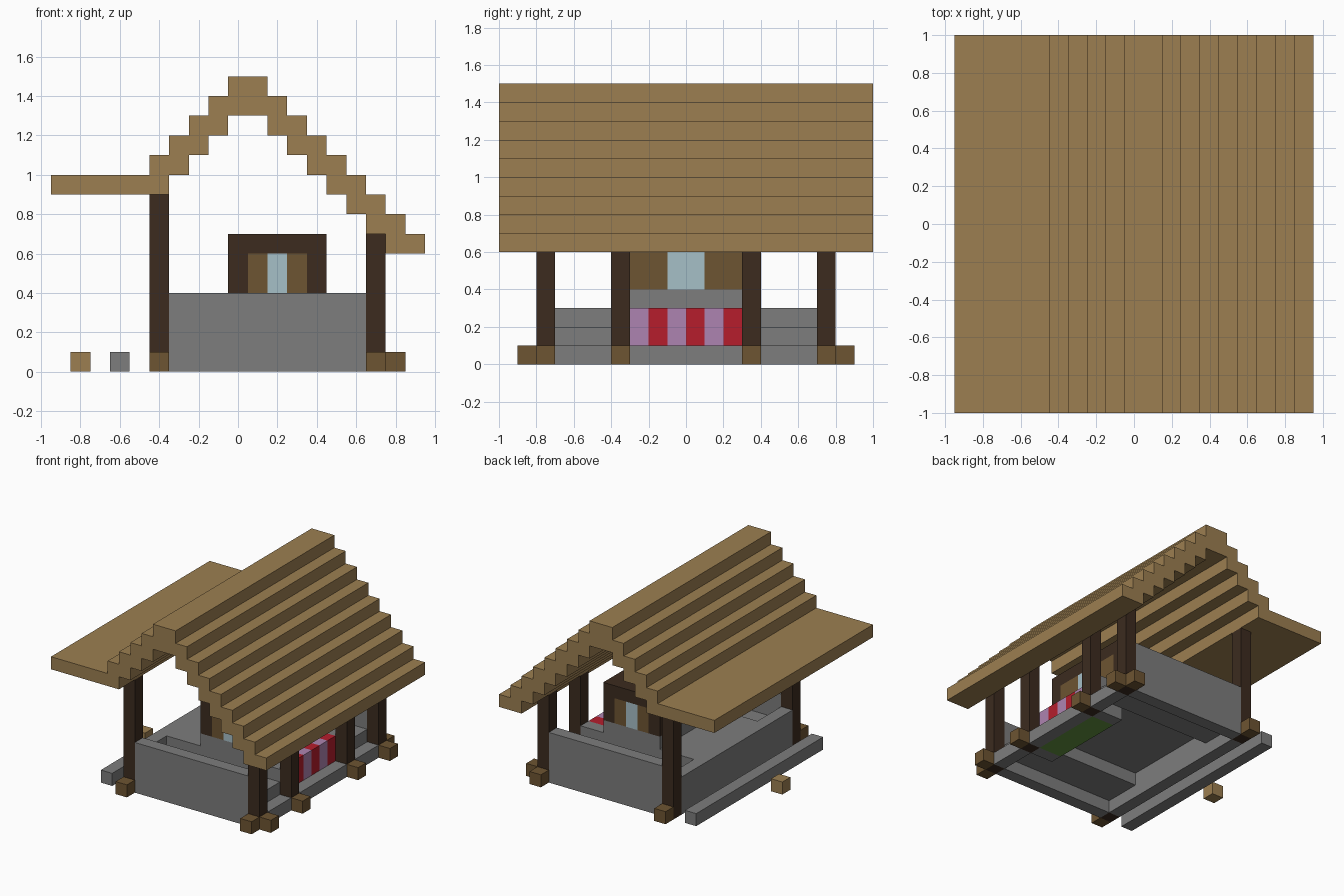
import bpy, bmesh

cube = bpy.data.objects.get("Cube")
if cube:
    bpy.data.objects.remove(cube, do_unlink=True)


def material(name, r, g, b):
    linear = [(c / 255) ** 2.2 for c in (r, g, b)] + [1]
    m = bpy.data.materials.new(name)
    m.use_nodes = True
    m.diffuse_color = linear
    m.node_tree.nodes["Principled BSDF"].inputs["Base Color"].default_value = linear
    return m


PLANK = material("plank_tan", 155, 126, 82)
STONE = material("stone_grey", 124, 124, 124)
DARK = material("dark_timber", 62, 47, 36)
LOG = material("log_brown", 109, 85, 53)
GLASS = material("pale_blue", 165, 190, 198)
PINK = material("flower_pink", 172, 131, 175)
RED = material("flower_red", 180, 35, 48)
GRASS = material("grass_green", 98, 145, 65)


def finish(name, bm, mat):
    bmesh.ops.recalc_face_normals(bm, faces=bm.faces)
    mesh = bpy.data.meshes.new(name)
    bm.to_mesh(mesh)
    bm.free()
    mesh.materials.append(mat)
    obj = bpy.data.objects.new(name, mesh)
    bpy.context.collection.objects.link(obj)
    return obj


def box(name, mat, xs, ys, zs):
    """Axis-aligned block given by its ranges."""
    bm = bmesh.new()
    bmesh.ops.create_cube(bm, size=1)
    for v in bm.verts:
        v.co = [r[0] if c < 0 else r[1] for c, r in zip(v.co, (xs, ys, zs))]
    return finish(name, bm, mat)


def block(name, mat, x, y, z0, z1):
    """Square upright one unit block wide."""
    return box(name, mat, (x - .05, x + .05), (y - .05, y + .05), (z0, z1))


# Stepped roof with a flat eave, one profile extruded along y
profile = [(-.95, .9), (-.95, 1)]
for i in range(5):
    x, z = -.45 + .1 * i, 1 + .1 * i
    profile += [(x, z), (x, z + .1)]
for i in range(9):
    x, z = .15 + .1 * i, 1.5 - .1 * i
    profile += [(x, z), (x, z - .1)]
for i in range(7):
    x, z = .75 - .1 * i, .6 + .1 * i
    profile += [(x, z), (x, z + .1)]
for i in range(4):
    x, z = -.05 - .1 * i, 1.3 - .1 * i
    profile += [(x, z), (x, z - .1)]
bm = bmesh.new()
face = bm.faces.new([bm.verts.new((x, -1, z)) for x, z in profile])
side = bmesh.ops.extrude_face_region(bm, geom=[face])["geom"]
bmesh.ops.translate(bm, vec=(0, 2, 0),
                    verts=[g for g in side if isinstance(g, bmesh.types.BMVert)])
finish("roof", bm, PLANK)

# Parts repeated front and back
for s, end in ((-1, "front"), (1, "back")):
    def span(a, b):
        return tuple(sorted((s * a, s * b)))

    box(end + "_wall", STONE, (-.35, .65), span(.7, .8), (0, .4))
    box(end + "_aisle", STONE, (-.35, .65), span(.4, .7), (.1, .2))
    box(end + "_kerb", STONE, (.65, .75), span(.4, .7), (0, .1))
    box(end + "_side_floor", STONE, (.45, .65), span(.3, .4), (0, .3))
    # Posts and their footings
    block(end + "_right_post", DARK, -.4, s * .75, 0, .9)
    block(end + "_right_footing", LOG, -.4, s * .85, 0, .1)
    block(end + "_left_footing", LOG, .7, s * .85, 0, .1)
    for y, place in ((.75, "corner"), (.35, "middle")):
        block(f"{end}_left_{place}_post", DARK, .7, s * y, 0, .7)
        block(f"{end}_left_{place}_footing", LOG, .8, s * y, 0, .1)
    # Hut corners, walls and window
    for x in (0, .4):
        block(end + "_hut_corner", DARK, x, s * .35, .4, .6)
    for x in (.1, .3):
        block(end + "_hut_wall", LOG, x, s * .35, .4, .6)
    block(end + "_hut_window", GLASS, .2, s * .35, .4, .6)

# Stone floor and low walls
box("platform", STONE, (-.35, .45), (-.4, .4), (.2, .3))
box("right_wall", STONE, (-.45, -.35), (-.7, .7), (0, .3))
box("middle_kerb", STONE, (.65, .75), (-.3, .3), (0, .1))
box("outer_kerb", STONE, (-.65, -.55), (-.8, .8), (0, .1))
block("step_block", PLANK, -.8, -.05, 0, .1)

# Hut sides, base and top
box("hut_base", STONE, (-.05, .45), (-.4, .4), (.3, .4))
box("hut_top", DARK, (-.05, .45), (-.4, .4), (.6, .7))
for x, name in ((0, "right"), (.4, "left")):
    xs = (x - .05, x + .05)
    box(name + "_hut_wall_front", LOG, xs, (-.3, -.1), (.4, .6))
    box(name + "_hut_wall_back", LOG, xs, (.1, .3), (.4, .6))
    box(name + "_hut_window", GLASS, xs, (-.1, .1), (.4, .6))

# Flower bed
box("flower_bed", GRASS, (.45, .65), (-.3, .3), (0, .1))
for i in range(6):
    y = -.3 + .1 * i
    box("flowers", RED if i % 2 else PINK, (.45, .65), (y, y + .1), (.1, .3))
